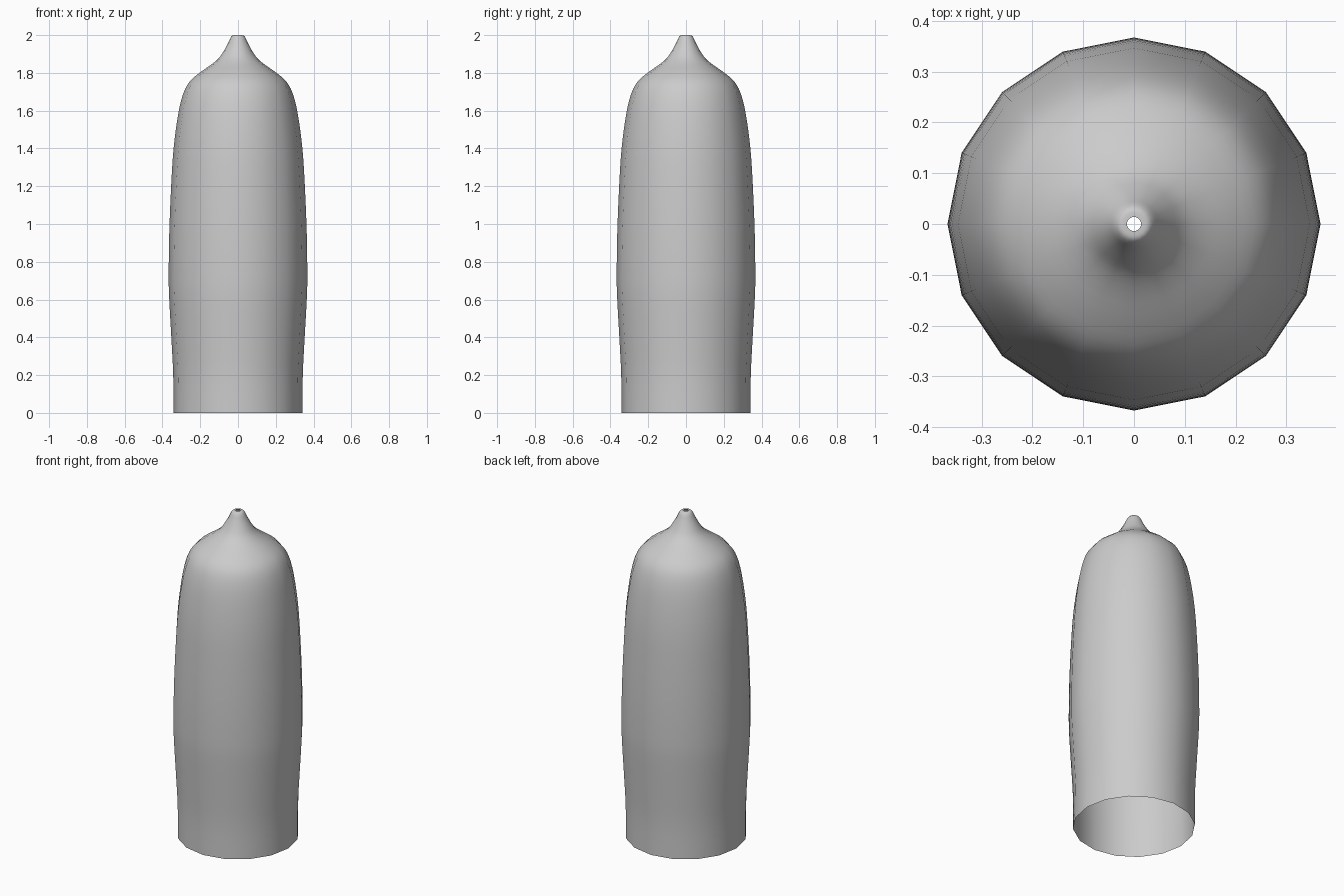
import bpy, bmesh, math
from mathutils import Vector

if "Cube" in bpy.data.objects:
    bpy.data.objects.remove(bpy.data.objects["Cube"])

SIDES = 16

# Profile control points (radius, height), open at the base and at the tip
PROFILE = [(0.342, 0.0), (0.343, 0.2), (0.353, 0.4), (0.364, 0.6), (0.367, 0.72),
           (0.364, 0.95), (0.354, 1.2), (0.341, 1.4), (0.317, 1.58), (0.29, 1.69),
           (0.255, 1.755), (0.2, 1.803), (0.14, 1.845), (0.1, 1.88), (0.073, 1.92),
           (0.053, 1.957), (0.04, 1.985), (0.029, 1.998), (0.014, 2.0)]


def smooth_path(points, steps):
    """Catmull-Rom interpolation through the points."""
    p = [Vector(q) for q in points]
    p = [2 * p[0] - p[1]] + p + [2 * p[-1] - p[-2]]
    out = []
    for a, b, c, d in zip(p, p[1:], p[2:], p[3:]):
        for i in range(steps):
            t = i / steps
            out.append(0.5 * (2 * b + (c - a) * t + (2 * a - 5 * b + 4 * c - d) * t**2
                              + (3 * b - a - 3 * c + d) * t**3))
    return out + [p[-2]]


# Open-ended shell turned from the profile
bm = bmesh.new()
rings = []
for r, z in smooth_path(PROFILE, 3):
    rings.append([bm.verts.new((r * math.cos(2 * math.pi * i / SIDES),
                                r * math.sin(2 * math.pi * i / SIDES), z))
                  for i in range(SIDES)])
for low, high in zip(rings, rings[1:]):
    for i in range(SIDES):
        j = (i + 1) % SIDES
        bm.faces.new((low[i], low[j], high[j], high[i])).smooth = True

mesh = bpy.data.meshes.new("pointed_shell")
bm.to_mesh(mesh)
bm.free()
shell = bpy.data.objects.new("pointed_shell", mesh)
bpy.context.collection.objects.link(shell)
